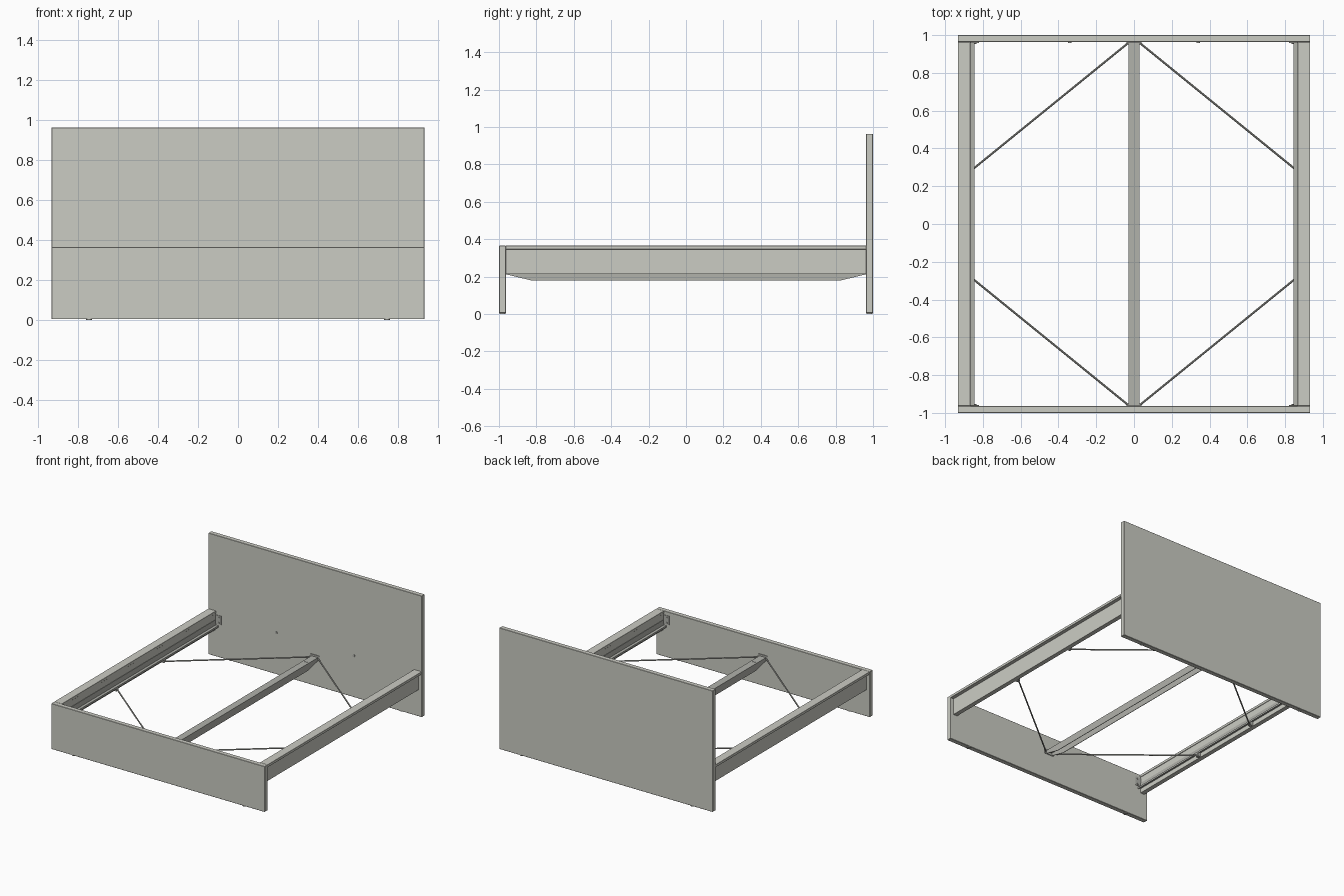
import bpy, bmesh, math
from mathutils import Vector

if "Cube" in bpy.data.objects:
    bpy.data.objects.remove(bpy.data.objects["Cube"])


def material(name, rgb):
    m = bpy.data.materials.new(name)
    m.diffuse_color = (*rgb, 1.0)
    m.use_nodes = True
    m.node_tree.nodes["Principled BSDF"].inputs["Base Color"].default_value = m.diffuse_color
    return m


BOARD = material("light grey board", (0.60, 0.605, 0.55))
METAL = material("grey steel", (0.44, 0.445, 0.41))


def finish(name, bm, mat):
    bmesh.ops.recalc_face_normals(bm, faces=bm.faces)
    me = bpy.data.meshes.new(name)
    bm.to_mesh(me)
    bm.free()
    me.materials.append(mat)
    ob = bpy.data.objects.new(name, me)
    bpy.context.collection.objects.link(ob)
    return ob


def box(name, x, y, z, mat, bevel=0.0):
    bm = bmesh.new()
    bmesh.ops.create_cube(bm, size=1)
    for v in bm.verts:
        v.co = Vector([(a + b) / 2 + c * (b - a) for c, (a, b) in zip(v.co, (x, y, z))])
    ob = finish(name, bm, mat)
    if bevel:
        mod = ob.modifiers.new("soft edges", "BEVEL")
        mod.width, mod.segments = bevel, 1
    return ob


def prism(name, points, direction, mat):
    """Extrude a flat outline along a direction."""
    bm = bmesh.new()
    face = bm.faces.new([bm.verts.new(p) for p in points])
    ext = bmesh.ops.extrude_face_region(bm, geom=[face])
    for v in ext["geom"]:
        if isinstance(v, bmesh.types.BMVert):
            v.co += Vector(direction)
    return finish(name, bm, mat)


def rod(name, a, b, r, mat, sides=8):
    a, b = Vector(a), Vector(b)
    bm = bmesh.new()
    bmesh.ops.create_cone(bm, cap_ends=True, segments=sides, radius1=r, radius2=r,
                          depth=(b - a).length)
    rot = (b - a).to_track_quat("Z", "Y")
    for v in bm.verts:
        v.co = rot @ v.co + (a + b) / 2
    return finish(name, bm, mat)


W = 0.933

# Headboard and footboard panels
box("headboard", (-W, W), (0.963, 1), (0.005, 0.963), BOARD, 0.002)
box("footboard", (-W, W), (-1, -0.963), (0.005, 0.365), BOARD, 0.002)

for s, side in ((-1, "left"), (1, "right")):
    def span(a, b):
        return tuple(sorted((s * a, s * b)))

    # Side rail: wide top ledge over a recessed upright board
    box(side + "_rail_ledge", span(0.866, W), (-0.963, 0.963), (0.345, 0.365), BOARD, 0.001)
    box(side + "_rail_board", span(0.870, 0.905), (-0.963, 0.963), (0.215, 0.346), BOARD)

    # Steel angle that carries the slats
    outline = [(0.871, 0.295), (0.867, 0.295), (0.867, 0.254), (0.845, 0.254),
               (0.845, 0.240), (0.849, 0.240), (0.849, 0.250), (0.871, 0.250)]
    prism(side + "_slat_support", [(s * x, -0.962, z) for x, z in outline],
          (0, 1.924, 0), METAL)

    # Corner brackets and bolts, feet, diagonal tie rods
    for t, end in ((-1, "front"), (1, "back")):
        tag = end + "_" + side
        box(tag + "_corner_bracket", span(0.82, 0.870),
            tuple(sorted((t * 0.959, t * 0.9635))), (0.265, 0.335), METAL)
        for z in (0.28, 0.32):
            rod(tag + "_bracket_bolt", (s * 0.84, t * 0.96, z), (s * 0.84, t * 0.954, z),
                0.006, METAL)
        rod(tag + "_foot", (s * 0.745, t * 0.982, 0), (s * 0.745, t * 0.982, 0.006),
            0.016, METAL, 12)
        rod(tag + "_tie_rod", (s * 0.025, t * 0.963, 0.226), (s * 0.85, t * 0.293, 0.226),
            0.0055, METAL)
        box(tag + "_rod_tab", span(0.846, 0.871),
            tuple(sorted((t * 0.283, t * 0.308))), (0.218, 0.251), METAL)

    # Headboard plugs
    rod(side + "_headboard_plug", (s * 0.34, 0.964, 0.333), (s * 0.34, 0.959, 0.333),
        0.010, METAL, 12)

    # Middle beam cheek with sloping ends
    cheek = [(-0.963, 0.236), (-0.963, 0.212), (-0.83, 0.18),
             (0.83, 0.18), (0.963, 0.212), (0.963, 0.236)]
    prism(side + "_beam_cheek", [(s * 0.028, y, z) for y, z in cheek],
          (-s * 0.004, 0, 0), METAL)

# Middle beam top web, end plates and bolts
box("beam_top", (-0.028, 0.028), (-0.963, 0.963), (0.232, 0.236), METAL)
for t, end in ((-1, "front"), (1, "back")):
    box(end + "_beam_plate", (-0.04, 0.04), tuple(sorted((t * 0.958, t * 0.9635))),
        (0.212, 0.25), METAL)
    for x in (-0.008, 0.008):
        rod(end + "_beam_bolt", (x, t * 0.85, 0.235), (x, t * 0.85, 0.238), 0.004, METAL)
